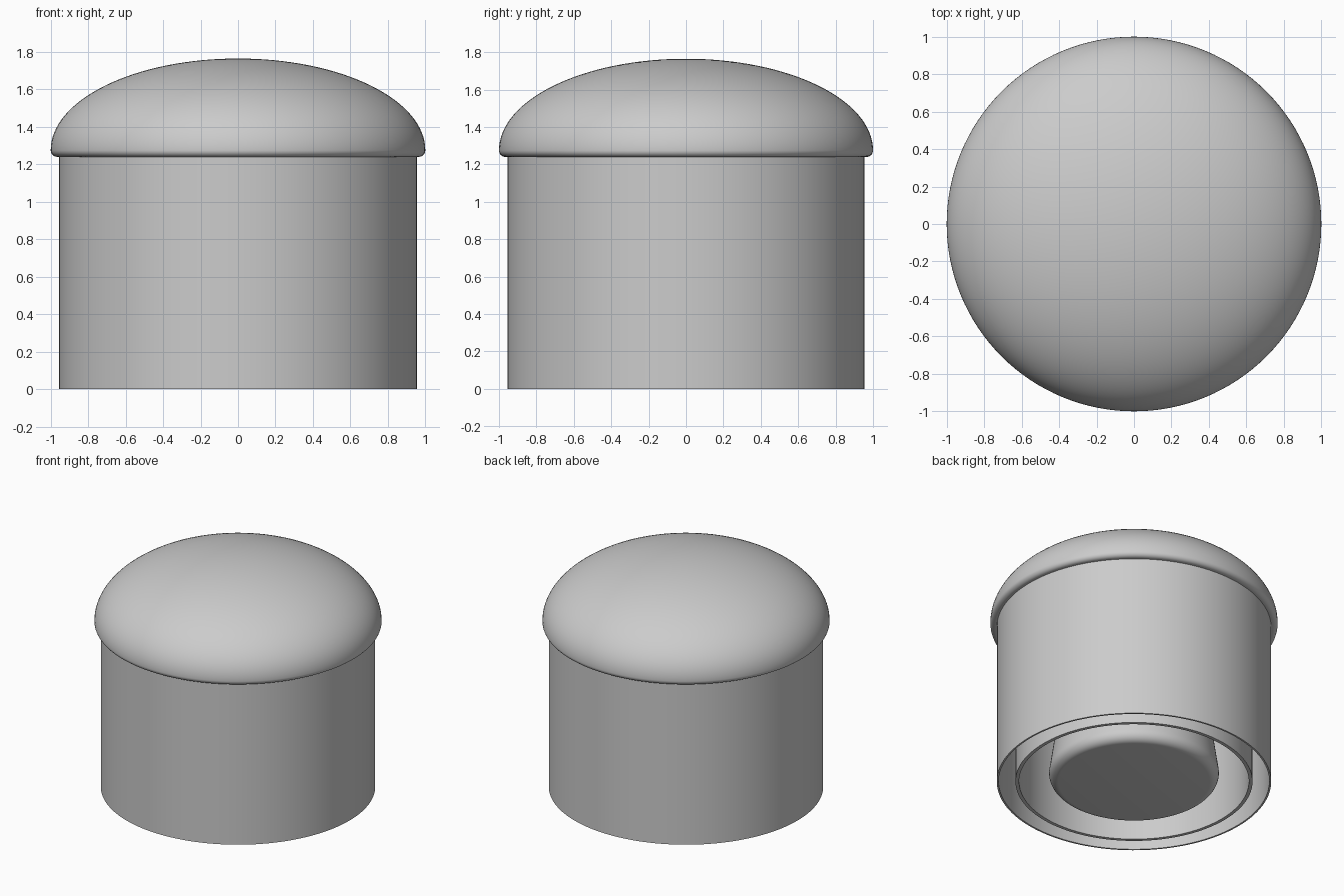
import bpy
import bmesh
from math import cos, sin, pi, radians

cube = bpy.data.objects.get("Cube")
if cube:
    bpy.data.objects.remove(cube, do_unlink=True)

SEGMENTS = 128
CEILING = 1.24  # underside of the dome

grey = bpy.data.materials.new("light_grey")
grey.use_nodes = True
grey.diffuse_color = (0.6, 0.6, 0.6, 1)
grey.node_tree.nodes["Principled BSDF"].inputs["Base Color"].default_value = (0.6, 0.6, 0.6, 1)


def lathe(name, profile, closed=False):
    """Spin an (r, z) profile around the z axis."""
    bm = bmesh.new()
    verts = [bm.verts.new((r, 0, z)) for r, z in profile]
    pairs = list(zip(verts, verts[1:]))
    if closed:
        pairs.append((verts[-1], verts[0]))
    edges = [bm.edges.new(p) for p in pairs]
    bmesh.ops.spin(bm, geom=verts + edges, cent=(0, 0, 0), axis=(0, 0, 1),
                   angle=2 * pi, steps=SEGMENTS, use_duplicate=False)
    bmesh.ops.remove_doubles(bm, verts=bm.verts, dist=0.0001)
    bmesh.ops.recalc_face_normals(bm, faces=bm.faces)
    mesh = bpy.data.meshes.new(name)
    bm.to_mesh(mesh)
    bm.free()
    mesh.materials.append(grey)
    obj = bpy.data.objects.new(name, mesh)
    bpy.context.collection.objects.link(obj)
    bpy.ops.object.select_all(action='DESELECT')
    obj.select_set(True)
    bpy.context.view_layer.objects.active = obj
    bpy.ops.object.shade_smooth_by_angle(angle=radians(35))
    return obj


def arc(cr, cz, a, b, start, end, steps):
    """Elliptical arc in the (r, z) plane, angles in degrees."""
    angles = [radians(start + (end - start) * i / steps) for i in range(steps + 1)]
    return [(cr + a * cos(t), cz + b * sin(t)) for t in angles]


def tube(name, outer, inner):
    """Open thin-walled tube hanging from the ceiling to the ground."""
    return lathe(name, [(outer, 0), (outer, CEILING + 0.02),
                        (inner, CEILING + 0.02), (inner, 0)], closed=True)


# Domed top with a small rounded lower lip
lip = arc(0.965, 1.275, 0.035, 0.035, -90, 0, 8)
dome = arc(0, 1.275, 1.0, 0.49, 0, 90, 32)[1:-1]
lathe("dome_top", [(0, CEILING)] + lip + dome + [(0, 1.765)])

# Outer skirt and inner sealing ring
tube("outer_skirt", 0.955, 0.942)
tube("inner_ring", 0.825, 0.80)

# Central plug, wider at its rounded foot
foot = arc(0.525, 0.07, 0.066, 0.07, -90, 8, 8)
lathe("centre_plug", [(0, 0)] + foot + [(0.42, CEILING + 0.01), (0, CEILING + 0.01)])
